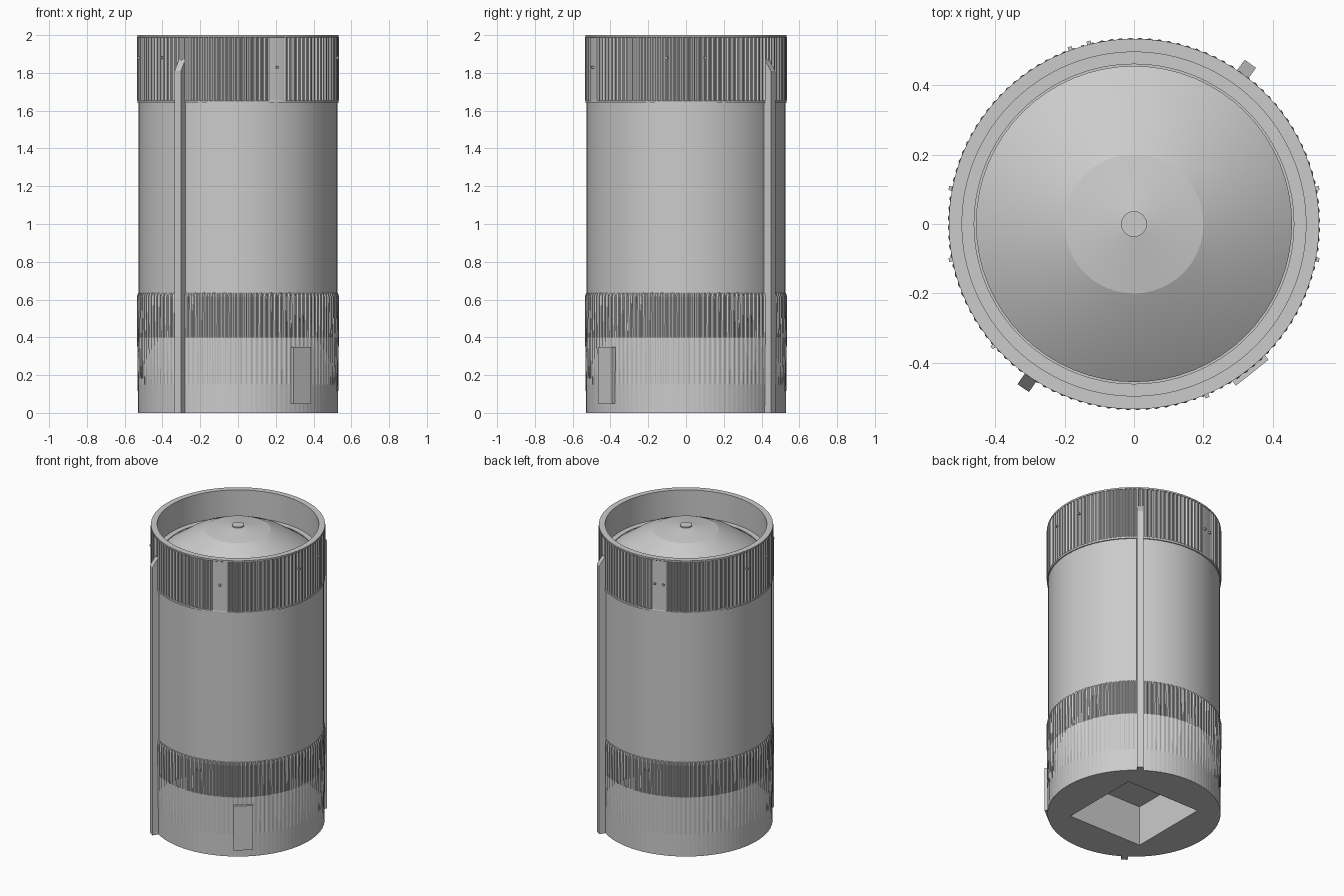
import bpy, bmesh
from math import sin, cos, pi, radians
from mathutils import Matrix

if "Cube" in bpy.data.objects:
    bpy.data.objects.remove(bpy.data.objects["Cube"])


def make_object(name, bm, smooth=False):
    bmesh.ops.recalc_face_normals(bm, faces=bm.faces)
    mesh = bpy.data.meshes.new(name)
    bm.to_mesh(mesh)
    bm.free()
    ob = bpy.data.objects.new(name, mesh)
    bpy.context.collection.objects.link(ob)
    if smooth:
        bpy.ops.object.select_all(action='DESELECT')
        bpy.context.view_layer.objects.active = ob
        ob.select_set(True)
        bpy.ops.object.shade_smooth_by_angle(angle=radians(12))
    return ob


def lathe(name, profile, n, ripple=None, cap_start=False, cap_end=False, smooth=False):
    """Revolve (radius, z, ripple amount) points; ripple(i) shifts every column."""
    bm = bmesh.new()
    rings = []
    for r, z, amp in profile:
        ring = []
        for i in range(n):
            a = 2 * pi * i / n
            rr = r + (amp * ripple(i, a) if ripple else 0)
            ring.append(bm.verts.new((rr * cos(a), rr * sin(a), z)))
        rings.append(ring)
    for lo, hi in zip(rings, rings[1:]):
        for i in range(n):
            j = (i + 1) % n
            bm.faces.new((lo[i], lo[j], hi[j], hi[i]))
    if cap_start:
        bm.faces.new(rings[0])
    if cap_end:
        bm.faces.new(rings[-1])
    return make_object(name, bm, smooth)


def radial_prism(name, az, outline, width):
    """Extrude a (radius, z) outline sideways, then turn it to an azimuth."""
    bm = bmesh.new()
    sides = [[bm.verts.new((r, s * width / 2, z)) for r, z in outline] for s in (-1, 1)]
    n = len(outline)
    for side in sides:
        bm.faces.new(side)
    for i in range(n):
        j = (i + 1) % n
        bm.faces.new((sides[0][i], sides[0][j], sides[1][j], sides[1][i]))
    bm.transform(Matrix.Rotation(radians(az), 4, 'Z'))
    return make_object(name, bm)


RIBS = 120
PANELS = (-67, 107)      # smooth access panels in the upper ring


def ribs(i, a):
    return 1.0 if i % 4 in (1, 2) else 0.0


def ribs_with_panels(i, a):
    for p in PANELS:
        if cos(a - radians(p)) > cos(radians(5.5)):
            return 0.6
    return ribs(i, a)


# Main tank wall
lathe("tank_wall", [(0.526, 0.55, 0), (0.526, 1.70, 0)], 64, smooth=True)

# Upper corrugated ring with rim, inner wall and ledge
lathe("upper_ring",
      [(0.524, 1.64, 0), (0.533, 1.64, 0), (0.533, 1.652, 0), (0.526, 1.655, 0.009),
       (0.526, 1.988, 0.009), (0.533, 1.99, 0), (0.533, 2.0, 0), (0.495, 2.0, 0),
       (0.495, 1.815, 0), (0.46, 1.815, 0), (0.46, 1.80, 0), (0.45, 1.80, 0)],
      RIBS * 4, ribs_with_panels)

# Domed bulkhead with a small hub
lathe("dome", [(0.455, 1.80, 0), (0.455, 1.815, 0), (0.33, 1.902, 0), (0.20, 1.964, 0),
               (0.037, 1.99, 0), (0.037, 1.997, 0)], 64, cap_end=True, smooth=True)

# Lower skirt, ribs fading out towards the base
lathe("lower_skirt",
      [(0.530, 0.0, 0), (0.530, 0.15, 0.001), (0.529, 0.40, 0.005), (0.527, 0.615, 0.009),
       (0.525, 0.635, 0.004), (0.522, 0.637, 0)], RIBS * 4, ribs)

# Base plate with a square opening
bm = bmesh.new()
n, h = 64, 0.276
outer, inner = [], []
for i in range(n):
    a = 2 * pi * i / n
    outer.append(bm.verts.new((0.53 * cos(a), 0.53 * sin(a), 0)))
    k = h / max(abs(cos(a)), abs(sin(a)))
    inner.append(bm.verts.new((k * cos(a), k * sin(a), 0)))
top = [bm.verts.new((v.co.x, v.co.y, 0.27)) for v in inner]
for i in range(n):
    j = (i + 1) % n
    bm.faces.new((outer[i], outer[j], inner[j], inner[i]))
    bm.faces.new((inner[i], inner[j], top[j], top[i]))
bm.faces.new(top)
make_object("base_plate_with_socket", bm)

# Two cable ducts with sloped tops
for k, az in enumerate((54, 236)):
    radial_prism(f"cable_duct_{k + 1}", az,
                 [(0.515, 0), (0.57, 0), (0.57, 1.81), (0.53, 1.87), (0.515, 1.87)], 0.04)

# Hatch cover on the skirt
radial_prism("hatch_cover", -51.5, [(0.50, 0.05), (0.547, 0.05), (0.547, 0.35), (0.50, 0.35)], 0.12)

# Small bolts on the upper ring
bolts = [(11, 1.88), (-11, 1.88), (169, 1.88), (191, 1.88), (221, 1.88),
         (-67, 1.83), (104, 1.83), (110, 1.83)]
for k, (az, z) in enumerate(bolts):
    radial_prism(f"bolt_{k + 1}", az, [(0.52, z - 0.006), (0.543, z - 0.006),
                                       (0.543, z + 0.006), (0.52, z + 0.006)], 0.012)
